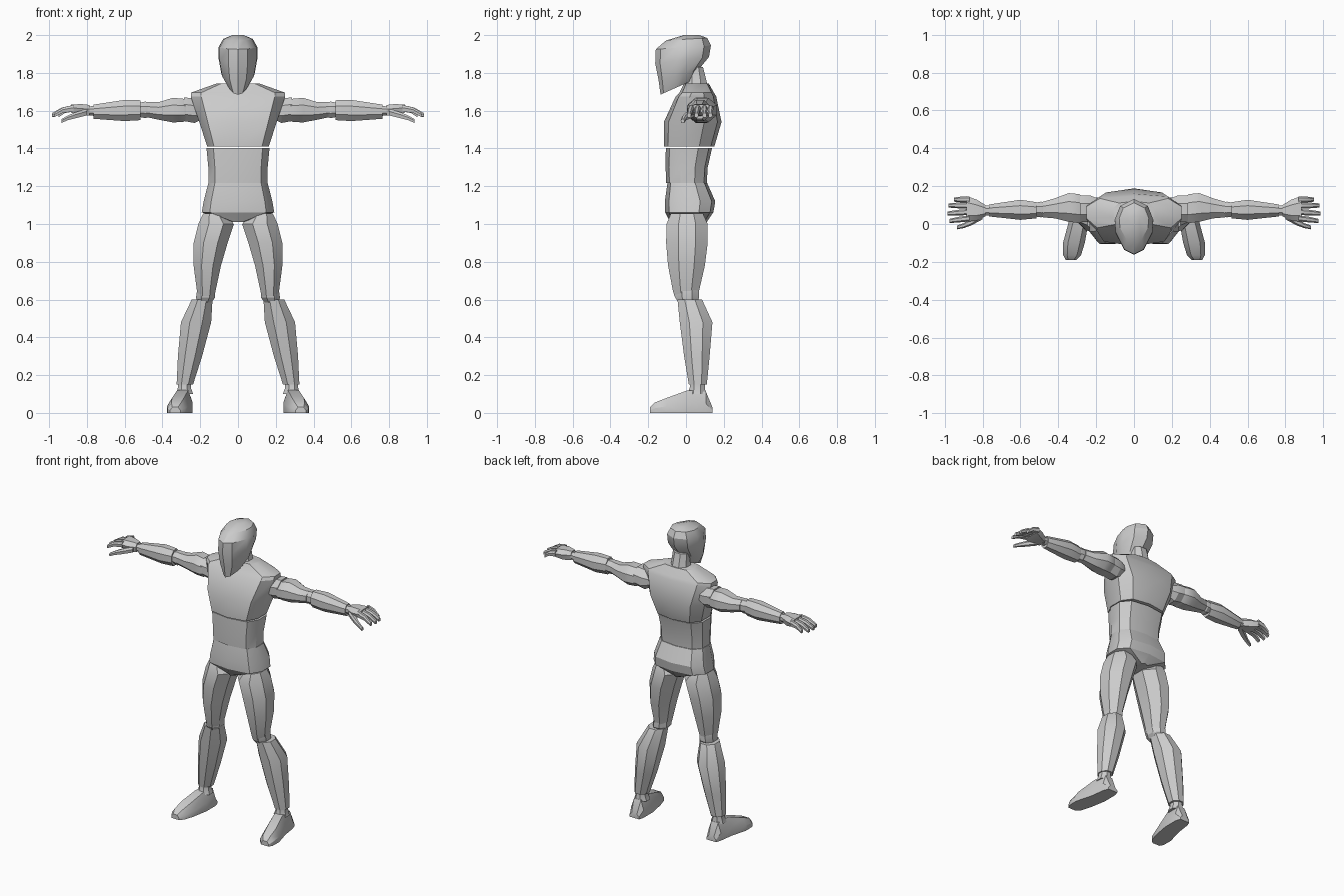
import bpy, bmesh, math

# Unit cross-sections (u, v), scaled into each ring's bounding box
OCT = [(1, -.414), (1, .414), (.414, 1), (-.414, 1), (-1, .414), (-1, -.414), (-.414, -1), (.414, -1)]
SOLE = [(-1, -1), (1, -1), (1, -.1), (.55, 1), (-.55, 1), (-1, -.1)]
BOX = [(-.8, -1), (.8, -1), (1, .2), (.5, 1), (-.5, 1), (-1, .2)]


def symmetric(right):
    """Close a right-hand half outline that starts and ends on the centre line."""
    return right + [(-u, v) for u, v in right[-2:0:-1]]


TORSO = symmetric([(0, -1), (.78, -.84), (1, -.3), (1, .4), (.72, .86), (0, 1)])
HEAD = symmetric([(0, -1), (.5, -.82), (.95, -.2), (1, .25), (.72, .75), (0, 1)])


def loft(name, axis, shape, rings, side=1):
    """Ring = (t, a0, a1, b0, b1[, t at b1]); t runs along the axis."""
    bm = bmesh.new()
    loops = []
    for r in rings:
        t0, a0, a1, b0, b1 = r[:5]
        t1 = r[5] if len(r) > 5 else t0
        loop = []
        for u, v in shape:
            a = (a0 + a1) / 2 + u * (a1 - a0) / 2
            b = (b0 + b1) / 2 + v * (b1 - b0) / 2
            t = t0 + (t1 - t0) * (v + 1) / 2
            x, y, z = {'X': (t, a, b), 'Y': (a, t, b), 'Z': (a, b, t)}[axis]
            loop.append(bm.verts.new((x * side, y, z)))
        loops.append(loop)
    n = len(shape)
    for lo, hi in zip(loops, loops[1:]):
        for i in range(n):
            j = (i + 1) % n
            bm.faces.new((lo[i], lo[j], hi[j], hi[i]))
    bm.faces.new(loops[0])
    bm.faces.new(loops[-1])
    bmesh.ops.recalc_face_normals(bm, faces=bm.faces[:])
    me = bpy.data.meshes.new(name)
    bm.to_mesh(me)
    bm.free()
    ob = bpy.data.objects.new(name, me)
    bpy.context.collection.objects.link(ob)
    bpy.ops.object.select_all(action='DESELECT')
    ob.select_set(True)
    bpy.context.view_layer.objects.active = ob
    bpy.ops.object.shade_smooth_by_angle(angle=math.radians(30))
    return ob


def central(name, shape, rows):
    """Loft centred on x = 0; row = (z front, half width, y0, y1[, z back])."""
    loft(name, 'Z', shape, [(r[0], -r[1], r[1], *r[2:]) for r in rows])


# Head and neck
central("head", HEAD, [
    (1.685, .05, -.135, .045, 1.765), (1.76, .088, -.145, .065, 1.815),
    (1.85, .102, -.163, .122, 1.885), (1.925, .102, -.16, .132, 1.945),
    (1.972, .078, -.105, .112, 1.985), (2.0, .03, -.01, .07)])
central("neck", OCT, [(1.70, .075, -.03, .125), (1.75, .055, .0, .11), (1.83, .05, .01, .09)])

# Torso
central("chest", TORSO, [
    (1.41, .163, -.117, .15), (1.54, .205, -.117, .188), (1.675, .25, -.055, .16),
    (1.695, .25, -.035, .148), (1.745, .11, -.01, .12)])
central("abdomen", TORSO, [
    (1.218, .155, -.105, .11), (1.30, .157, -.108, .115), (1.402, .167, -.107, .138)])
central("pelvis", TORSO, [
    (1.01, .03, -.085, .11), (1.062, .192, -.11, .145), (1.12, .182, -.112, .155),
    (1.217, .157, -.098, .112)])

for side, tag in ((1, "left"), (-1, "right")):
    # Leg
    loft(tag + "_thigh", 'Z', OCT, [
        (.615, .125, .212, -.06, .065), (.65, .118, .218, -.07, .07),
        (.78, .09, .235, -.095, .10), (.90, .055, .235, -.105, .115),
        (1.0, .022, .21, -.103, .115), (1.055, .07, .185, -.08, .09)], side)
    loft(tag + "_knee", 'Z', OCT, [
        (.585, .14, .215, -.04, .055), (.61, .122, .222, -.057, .07),
        (.665, .12, .215, -.06, .068)], side)
    loft(tag + "_shin", 'Z', OCT, [
        (.15, .238, .325, .015, .11), (.30, .19, .318, -.01, .125),
        (.48, .142, .302, -.033, .14), (.60, .135, .245, -.045, .085)], side)
    loft(tag + "_ankle", 'Z', OCT, [
        (.10, .238, .328, .01, .105), (.135, .25, .318, .02, .10),
        (.16, .25, .318, .02, .10)], side)
    loft(tag + "_foot", 'Y', SOLE, [
        (.14, .25, .32, 0, .03), (.105, .24, .332, 0, .113), (.01, .24, .345, 0, .12),
        (-.10, .26, .375, 0, .08), (-.165, .28, .374, 0, .055),
        (-.19, .305, .36, 0, .03)], side)

    # Arm
    loft(tag + "_shoulder", 'X', OCT, [
        (.18, .03, .13, 1.56, 1.64), (.23, .01, .15, 1.535, 1.665),
        (.285, .01, .15, 1.545, 1.67)], side)
    loft(tag + "_upper_arm", 'X', OCT, [
        (.26, .015, .14, 1.555, 1.65), (.29, .005, .158, 1.54, 1.663),
        (.345, .012, .163, 1.538, 1.668), (.42, .03, .135, 1.552, 1.645),
        (.48, .035, .118, 1.565, 1.645)], side)
    loft(tag + "_elbow", 'X', OCT, [
        (.465, .042, .11, 1.57, 1.64), (.49, .035, .118, 1.56, 1.648),
        (.535, .042, .11, 1.57, 1.64)], side)
    loft(tag + "_forearm", 'X', OCT, [
        (.515, .03, .115, 1.55, 1.655), (.60, .022, .128, 1.545, 1.657),
        (.765, .04, .103, 1.557, 1.632)], side)
    loft(tag + "_wrist", 'X', OCT, [
        (.75, .045, .098, 1.572, 1.625), (.80, .045, .098, 1.575, 1.622)], side)

    # Hand
    loft(tag + "_palm", 'X', BOX, [
        (.785, .04, .10, 1.575, 1.63), (.83, .018, .128, 1.575, 1.635),
        (.885, .012, .148, 1.59, 1.632)], side)
    tips = [(.95, .130, .129), (.98, .098, .098), (.985, .064, .055), (.975, .030, .016)]
    for i, (tip, y0, y1) in enumerate(tips):
        mid = .88 + (tip - .88) * .5
        ym = (y0 + y1) / 2
        loft(f"{tag}_finger_{i + 1}", 'X', BOX, [
            (.87, y0 - .016, y0 + .016, 1.595, 1.63),
            (mid, ym - .015, ym + .015, 1.588, 1.617),
            (tip, y1 - .011, y1 + .011, 1.565, 1.587)], side)
    loft(tag + "_thumb", 'X', BOX, [
        (.80, .025, .065, 1.575, 1.61), (.86, -.008, .03, 1.56, 1.592),
        (.90, -.022, .004, 1.55, 1.575), (.935, -.028, -.008, 1.535, 1.555)], side)
